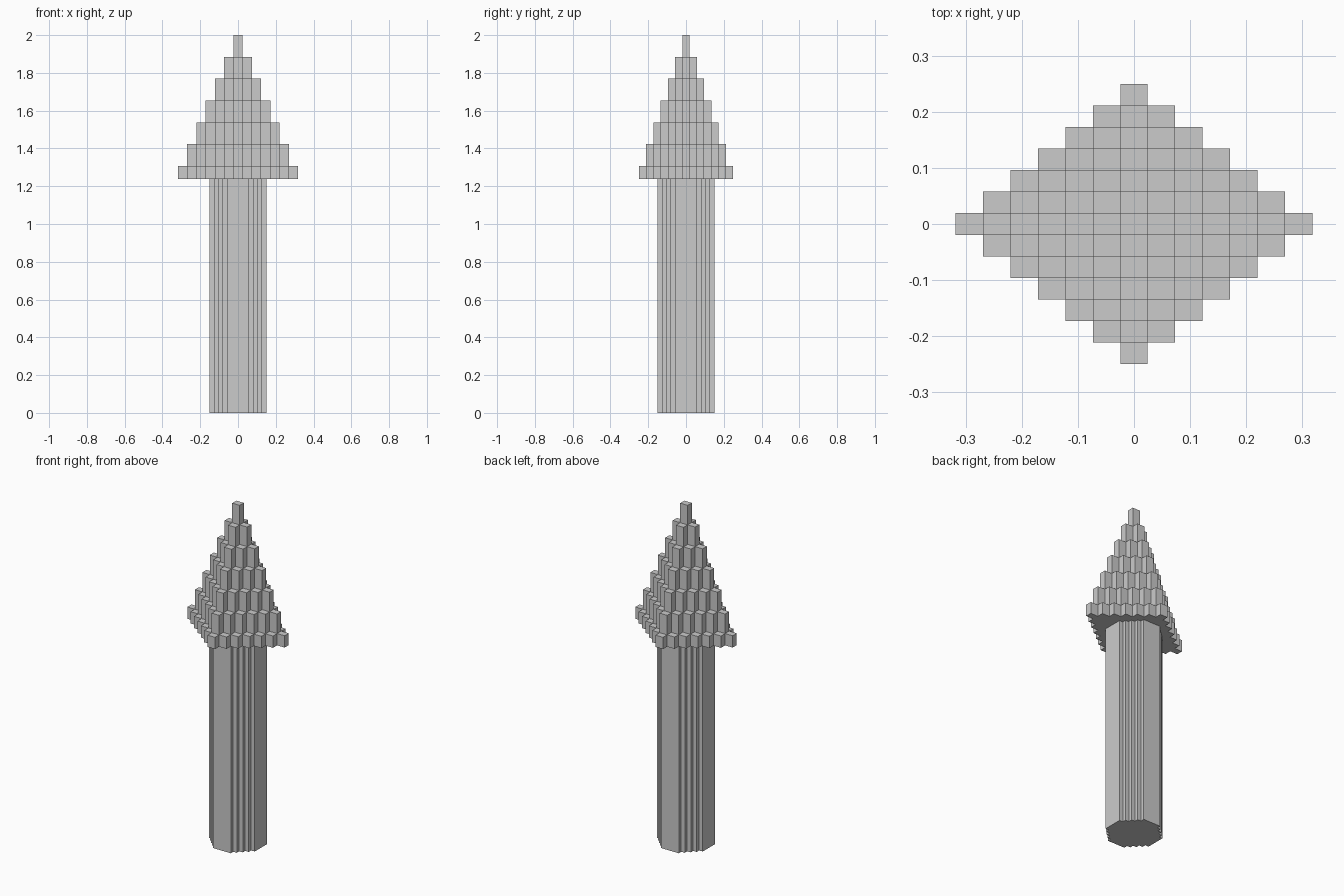
import bpy
import bmesh

cube = bpy.data.objects.get("Cube")
if cube:
    bpy.data.objects.remove(cube, do_unlink=True)

stone = bpy.data.materials.new("plain grey")
stone.use_nodes = True
grey = (0.6, 0.6, 0.6, 1)
stone.diffuse_color = grey
stone.node_tree.nodes["Principled BSDF"].inputs["Base Color"].default_value = grey


def stepped_outline(flat, steps, cell_x, cell_y):
    """Diamond staircase outline: flat sides joined by square steps, counterclockwise."""
    corner = []
    for i in range(steps + 1):
        u, v = flat + steps - i, flat + i
        corner.append((u * cell_x, v * cell_y))
        if i < steps:
            corner.append(((u - 1) * cell_x, v * cell_y))
    mirrored = [(-x, y) for x, y in reversed(corner)]
    half = corner + mirrored
    return half + [(-x, -y) for x, y in half]


def add_prisms(name, layers):
    """Extrude each (outline, bottom, top) layer into one flat-shaded object."""
    bm = bmesh.new()
    for outline, bottom, top in layers:
        face = bm.faces.new([bm.verts.new((x, y, bottom)) for x, y in outline])
        result = bmesh.ops.extrude_face_region(bm, geom=[face], use_keep_orig=True)
        for item in result["geom"]:
            if isinstance(item, bmesh.types.BMVert):
                item.co.z = top
    bmesh.ops.recalc_face_normals(bm, faces=bm.faces)
    mesh = bpy.data.meshes.new(name)
    bm.to_mesh(mesh)
    bm.free()
    mesh.materials.append(stone)
    obj = bpy.data.objects.new(name, mesh)
    bpy.context.collection.objects.link(obj)
    return obj


EAVES = 1.237
TIERS = 7
RISE = 0.1155

# Shaft: octagon with staircase corners
pixel = 0.3 / 13
add_prisms("shaft", [(stepped_outline(2.5, 4, pixel, pixel), 0, EAVES)])

# Roof: stepped pyramid of diamond tiers, slightly wider across x
tiers = []
for ring in range(TIERS):
    top = 2 - ring * RISE
    bottom = EAVES if ring == TIERS - 1 else top - RISE
    tiers.append((stepped_outline(0.5, ring, 0.049, 0.0384), bottom, top))
add_prisms("stepped_roof", tiers)
